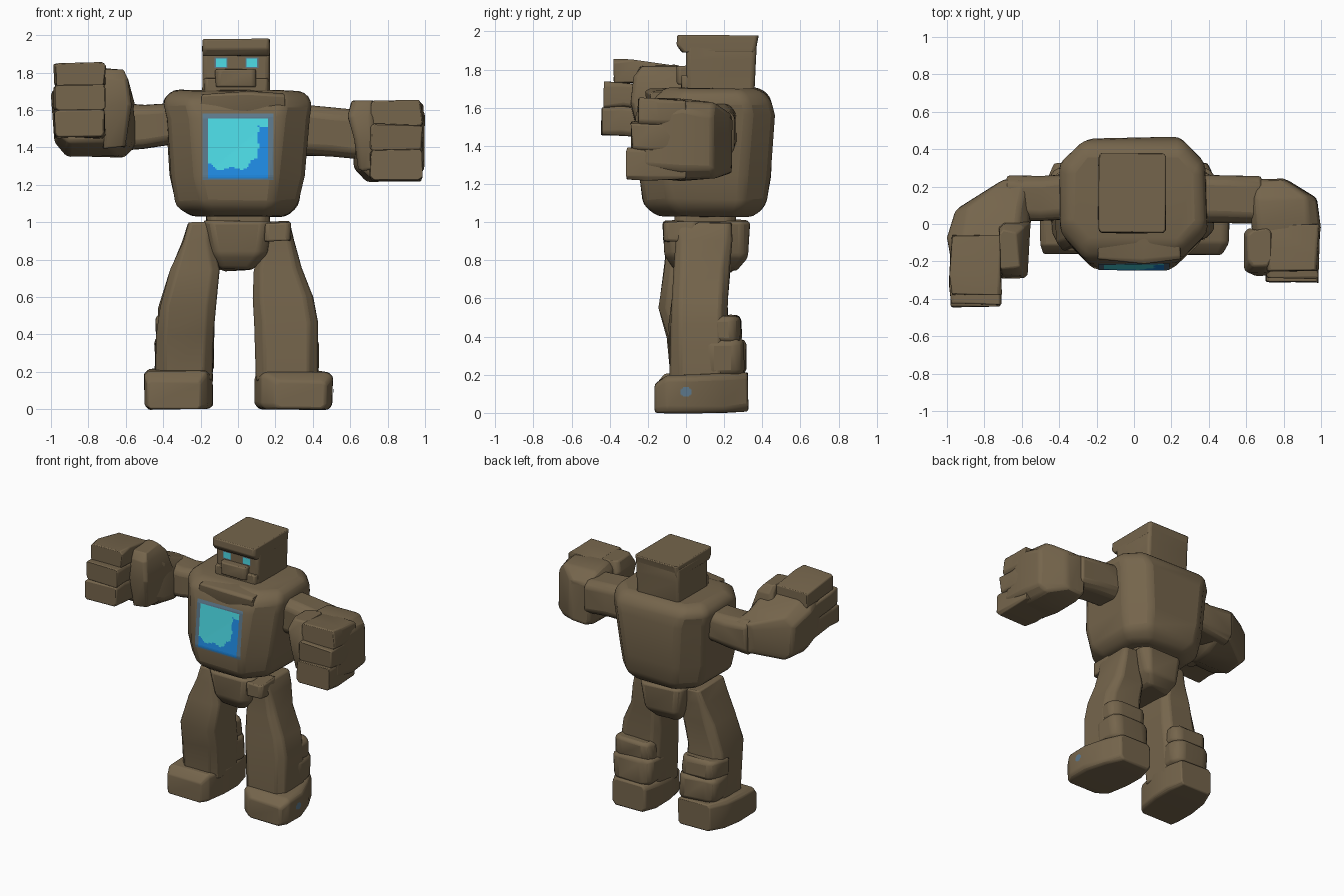
import bpy, bmesh, math, random
from mathutils import Vector
from mathutils.bvhtree import BVHTree

random.seed(4)
cube = bpy.data.objects.get("Cube")
if cube:
    bpy.data.objects.remove(cube, do_unlink=True)


def material(name, rgb):
    m = bpy.data.materials.new(name)
    m.use_nodes = True
    m.diffuse_color = (*rgb, 1)
    bsdf = m.node_tree.nodes["Principled BSDF"]
    bsdf.inputs["Base Color"].default_value = (*rgb, 1)
    bsdf.inputs["Roughness"].default_value = 0.9
    return m


stone = material("brown stone", (0.178, 0.13, 0.072))
cyan = material("cyan glow", (0.075, 0.72, 0.8))
blue = material("blue glow", (0.014, 0.26, 0.78))
dim = material("dim blue stone", (0.11, 0.19, 0.26))


def finish(name, bm, mats):
    mesh = bpy.data.meshes.new(name)
    bm.to_mesh(mesh)
    bm.free()
    ob = bpy.data.objects.new(name, mesh)
    bpy.context.collection.objects.link(ob)
    for m in mats:
        mesh.materials.append(m)
    return ob


def rock(name, axis, rings, chamfer=0.25, back=None, bevel=0.018, rough=0.008):
    """Loft chamfered rectangles (position, a0, a1, b0, b1) along an axis."""
    bm = bmesh.new()
    loops = []
    for p, a0, a1, b0, b1 in rings:
        half = min(a1 - a0, b1 - b0) / 2
        c, d = chamfer * half, (back or chamfer) * half
        outline = [(a0 + c, b0), (a1 - c, b0), (a1, b0 + c), (a1, b1 - d),
                   (a1 - d, b1), (a0 + d, b1), (a0, b1 - d), (a0, b0 + c)]
        loop = []
        for a, b in outline:
            co = {"X": (p, a, b), "Y": (a, p, b), "Z": (a, b, p)}[axis]
            shift = Vector([random.uniform(-rough, rough) for _ in co])
            loop.append(bm.verts.new(Vector(co) + shift))
        loops.append(loop)
    for low, high in zip(loops, loops[1:]):
        for i in range(8):
            j = (i + 1) % 8
            bm.faces.new((low[i], low[j], high[j], high[i]))
    bm.faces.new(loops[0])
    bm.faces.new(loops[-1])
    bmesh.ops.recalc_face_normals(bm, faces=bm.faces)
    ob = finish(name, bm, [stone])
    mod = ob.modifiers.new("worn edges", "BEVEL")
    mod.width, mod.segments, mod.angle_limit = bevel, 2, math.radians(25)
    bpy.ops.object.select_all(action="DESELECT")
    ob.select_set(True)
    bpy.context.view_layer.objects.active = ob
    bpy.ops.object.shade_smooth_by_angle(angle=math.radians(40))
    return ob


def block(name, x0, x1, y0, y1, z0, z1, **kw):
    return rock(name, "Z", [(z0, x0, x1, y0, y1), (z1, x0, x1, y0, y1)], **kw)


def inlay(name, target, u0, u1, z0, z1, n, rule, mats, side=False):
    """Thin painted patch laid on the front (or left side) of a part."""
    tree = BVHTree.FromObject(target, bpy.context.evaluated_depsgraph_get())
    ray = Vector((-1, 0, 0)) if side else Vector((0, 1, 0))
    bm = bmesh.new()
    grid = []
    for i in range(n + 1):
        for j in range(n + 1):
            u, z = u0 + (u1 - u0) * i / n, z0 + (z1 - z0) * j / n
            start = Vector((2, u, z)) if side else Vector((u, -2, z))
            hit = tree.ray_cast(start, ray)[0] or start + ray * 2
            grid.append(bm.verts.new(hit - ray * 0.004))
    for i in range(n):
        for j in range(n):
            k = rule((i + 0.5) / n, (j + 0.5) / n)
            if k is not None:
                a = i * (n + 1) + j
                f = bm.faces.new([grid[q] for q in (a, a + n + 1, a + n + 2, a + 1)])
                f.material_index = k
    return finish(name, bm, mats)


# Torso and collar
torso = rock("torso", "Z", [
    (1.03, -.25, .26, -.14, .36), (1.09, -.33, .32, -.22, .42),
    (1.25, -.36, .35, -.245, .44), (1.56, -.385, .38, -.215, .46),
    (1.65, -.4, .39, -.18, .45), (1.705, -.35, .35, -.1, .38)],
    chamfer=.44, back=.4, bevel=.03)
rock("collar", "X", [(-.2, -.195, 0, 1.585, 1.69), (.05, -.21, 0, 1.585, 1.7),
                     (.25, -.185, 0, 1.59, 1.69)], bevel=.03)
block("waist", -.17, .17, -.06, .26, .96, 1.06)

# Head with brow and jaw
head = rock("head", "Z", [(1.67, -.19, .17, 0, .36), (1.85, -.19, .17, 0, .366),
                          (1.95, -.19, .17, 0, .372)], chamfer=.08, rough=.002)
rock("brow", "Z", [(1.89, -.19, .17, -.02, .367), (1.925, -.19, .17, -.05, .372),
                   (1.98, -.19, .17, -.045, .38)], chamfer=.08, rough=.002, bevel=.008)
block("jaw", -.12, .095, -.05, .1, 1.72, 1.82, rough=.005)
block("chin", -.185, .165, -.025, .1, 1.68, 1.77, rough=.004)

# Pelvis
rock("pelvis", "Z", [(.745, -.1, .08, -.06, .26), (.82, -.15, .15, -.11, .32),
                     (1.01, -.18, .18, -.12, .33)])
block("left_hip_plate", .14, .285, -.115, .06, .9, 1.0)

# Legs with calf slabs
legs = {
    "right": [(.15, -.445, -.13, -.08, .22), (.4, -.435, -.125, -.1, .22),
              (.55, -.42, -.12, -.145, .21), (.75, -.36, -.1, -.115, .22),
              (.9, -.3, -.14, -.1, .23), (1, -.27, -.14, -.09, .24)],
    "left": [(.15, .1, .43, -.08, .22), (.46, .09, .425, -.085, .22),
             (.6, .085, .395, -.07, .22), (.75, .08, .34, -.06, .23),
             (.9, .13, .3, -.05, .24), (1, .15, .28, -.06, .24)]}
for side, rings in legs.items():
    rock(side + "_leg", "Z", rings, chamfer=.32)
    x0, x1 = rings[0][1:3]
    block(side + "_lower_calf", x0, x1, .06, .31, .2, .39, chamfer=.4, bevel=.03, rough=.012)
    block(side + "_upper_calf", x0 + .01, x1 - .01, .06, .29, .37, .51,
          chamfer=.4, bevel=.03, rough=.012)

# Feet, toes turned outward
rock("right_foot", "Y", [(-.16, -.485, -.2, 0, .15), (-.11, -.5, -.16, 0, .205),
                         (.05, -.5, -.135, 0, .215), (.2, -.48, -.135, 0, .215),
                         (.325, -.43, -.16, .01, .21)], chamfer=.2, rough=.004)
left_foot = rock("left_foot", "Y", [
    (-.165, .2, .47, 0, .15), (-.1, .12, .505, 0, .2), (.05, .09, .505, 0, .2),
    (.2, .09, .455, 0, .21), (.325, .12, .39, .01, .21)], chamfer=.25, rough=.004)

# Upper arms and forearms
rock("right_upper_arm", "X", [(-.68, .02, .26, 1.38, 1.64), (-.5, .02, .26, 1.39, 1.63),
                              (-.3, .03, .27, 1.43, 1.64)], chamfer=.35)
rock("left_upper_arm", "X", [(.3, .01, .27, 1.36, 1.63), (.5, .01, .26, 1.35, 1.61),
                             (.68, 0, .25, 1.33, 1.59)], chamfer=.35)
rock("right_forearm", "Y", [(.23, -.72, -.56, 1.41, 1.62), (.08, -.95, -.55, 1.35, 1.68),
                            (-.08, -.99, -.57, 1.345, 1.77), (-.24, -.97, -.64, 1.42, 1.79)],
     chamfer=.35, rough=.012)
rock("left_forearm", "Y", [(.24, .64, .82, 1.26, 1.57), (.14, .61, .98, 1.23, 1.62),
                           (-.02, .62, .995, 1.22, 1.64), (-.22, .66, .975, 1.24, 1.61)],
     chamfer=.3, rough=.012)


# Fists: three stacked fingers and a thumb each
def fingers(side, x0, x1, wrist, slope, stack):
    for k, (z0, z1, front) in enumerate(stack):
        rock(f"{side}_finger_{k + 1}", "Y",
             [(front, x0 + .01, x1, z0, z1), (front + .1, x0, x1, z0, z1),
              (wrist, x0 + .01, x1, z0 - slope, z1 - slope)], chamfer=.2, bevel=.022)


fingers("right", -.985, -.71, -.06, .03,
        ((1.46, 1.605, -.445), (1.6, 1.735, -.425), (1.725, 1.855, -.38)))
fingers("left", .7, .985, 0, .005,
        ((1.225, 1.385, -.31), (1.375, 1.525, -.285), (1.515, 1.65, -.25)))
rock("right_thumb", "Z", [(1.4, -.72, -.6, -.24, 0), (1.63, -.72, -.56, -.29, .02),
                          (1.76, -.72, -.58, -.27, 0), (1.82, -.72, -.62, -.23, -.04)],
     rough=.01)
rock("left_thumb", "Z", [(1.28, .65, .74, -.25, -.05), (1.44, .62, .74, -.28, -.02),
                         (1.56, .58, .74, -.27, -.02), (1.65, .61, .74, -.22, -.03)],
     rough=.01, chamfer=.35)


# Glowing core, eyes and foot spot
def core_rule(u, v):
    if min(u, 1 - u, v * 2, 1 - v) < .065:
        return 2
    wave = .025 * math.sin(19 * u) + .02 * math.sin(27 * v)
    low = v < .19 + wave + .5 * max(0, u - .55) + .2 * max(0, .25 - u)
    return 1 if low or (u > .76 + wave and v < .8 + wave) else 0


def eye_rule(u, v):
    return 0 if max(abs(u - .5), abs(v - .5)) < .4 else 1


def spot_rule(u, v):
    return 0 if math.hypot(u - .5, v - .5) < .5 else None


inlay("chest_core", torso, -.19, .19, 1.225, 1.58, 40, core_rule, [cyan, blue, dim])
for s, side in ((-1, "right"), (1, "left")):
    x = s * .082 - .008
    inlay(side + "_eye", head, x - .035, x + .035, 1.824, 1.88, 10, eye_rule, [cyan, dim])
inlay("foot_spot", left_foot, -.03, .03, .085, .135, 8, spot_rule, [dim], side=True)
